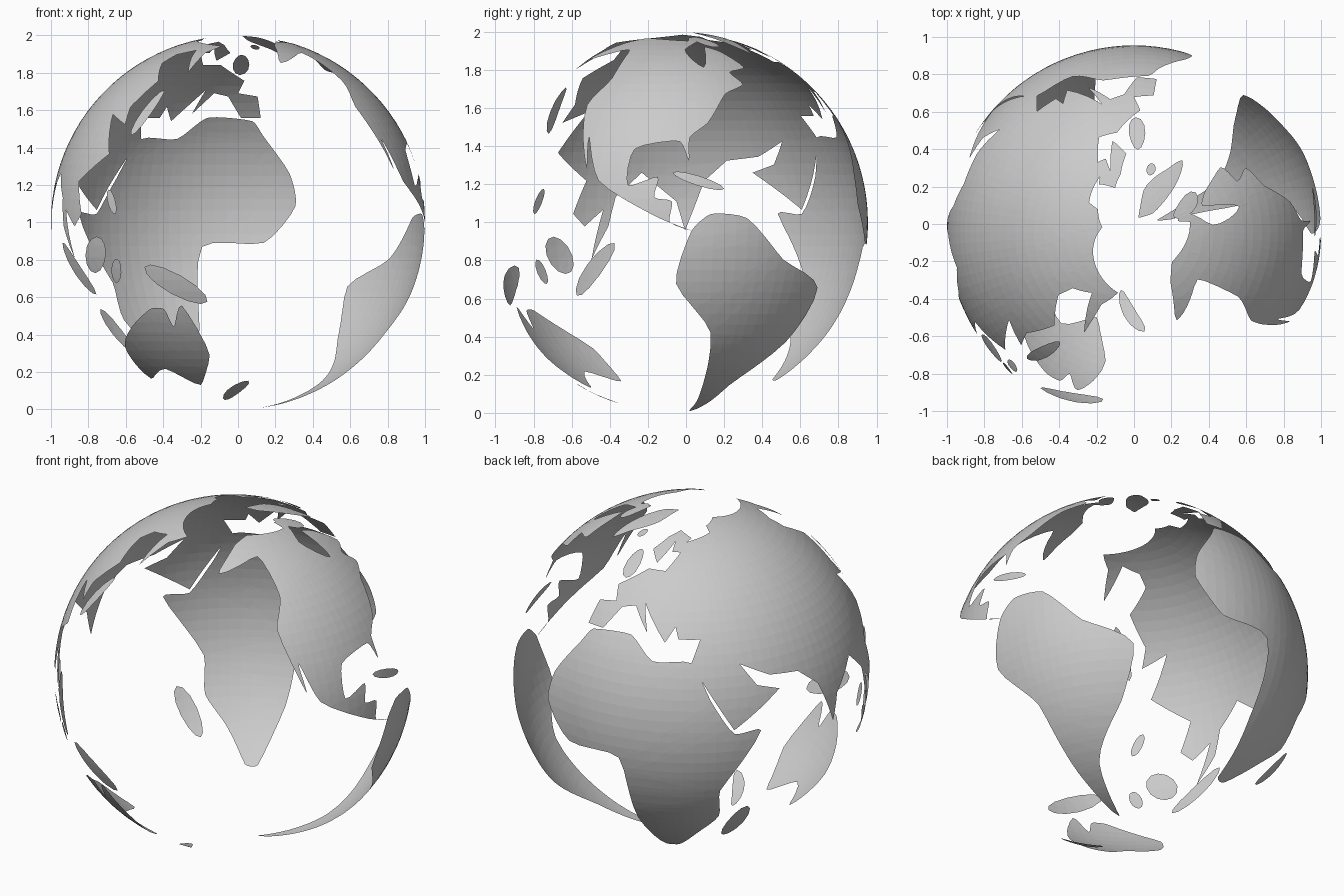
import bpy, bmesh, math
from mathutils import Vector

if "Cube" in bpy.data.objects:
    bpy.data.objects.remove(bpy.data.objects["Cube"])

STEP = 3.6      # size of the shell cells in degrees
BACK = -0.045   # ball centre in y, so that the cut-out ball is centred

# coarse coast corners of each continent (longitude, latitude)
africa = [(-6, 36), (10, 37), (19, 31), (32, 31), (37, 21), (43, 12), (51, 12), (39, -5), (40, -15),
          (34, -23), (26, -34), (19, -34), (12, -17), (9, 4), (-8, 5), (-17, 14), (-16, 22), (-9, 32)]

inland_border = [(27, 40), (66, 69)]
europe = inland_border + [
    (35, 65), (41, 67), (27, 71), (14, 67), (5, 60), (13, 56), (18, 60), (23, 65), (22, 60), (29, 60),
    (20, 54), (9, 54), (-4, 48), (-1, 44), (-9, 43), (-9, 37), (-2, 37), (3, 43), (9, 44), (16, 38),
    (13, 45), (23, 36)]

asia = inland_border[::-1] + [
    (28, 37), (36, 37), (32, 31), (43, 13), (59, 22), (52, 24), (48, 30), (57, 26), (67, 25), (73, 20),
    (77, 8), (80, 15), (91, 22), (97, 16), (98, 9), (103, 1), (100, 13), (105, 9), (109, 12), (107, 20),
    (121, 27), (119, 38), (127, 35), (128, 40), (140, 48), (136, 55), (143, 59), (161, 62), (157, 51),
    (170, 60), (190, 66), (140, 72), (104, 77), (70, 73)]

north_america = [
    (-168, 66), (-156, 71), (-95, 68), (-94, 72), (-82, 69), (-94, 60), (-80, 52), (-78, 62), (-66, 59),
    (-56, 52), (-66, 50), (-61, 46), (-70, 43), (-76, 35), (-81, 31), (-80, 25), (-84, 30), (-97, 28),
    (-96, 19), (-88, 21), (-88, 16), (-83, 15), (-83, 10), (-77, 8), (-86, 11), (-105, 20), (-114, 31),
    (-110, 23), (-124, 40), (-124, 48), (-140, 60), (-164, 55)]

south_america = [
    (-77, 8), (-72, 12), (-62, 11), (-50, 1), (-35, -6), (-40, -21), (-57, -37), (-66, -55), (-74, -52),
    (-73, -38), (-71, -18), (-81, -5)]

australia = [(142, -11), (153, -26), (149, -38), (131, -31), (115, -35), (114, -23), (131, -12),
             (136, -12), (139, -17)]

greenland = [(-38, 58), (-32, 63), (-17, 73), (-24, 83), (-61, 79), (-49, 66)]

# islands as spindles: two end points and a width in degrees
islands = {
    "iceland": (-23, 65, -14, 65, 4),
    "britain": (-2, 50, -4, 59, 5),
    "baffin_island": (-65, 62, -88, 73, 5),
    "cuba": (-84, 22, -69, 18, 3),
    "madagascar": (49, -12, 45, -26, 6),
    "sumatra": (96, 5, 110, -8, 5),
    "borneo": (110, -2, 117, 6, 9),
    "sulawesi": (120, -5, 122, 1, 4),
    "new_guinea": (131, -1, 150, -10, 7),
    "philippines": (121, 18, 123, 12, 3),
    "japan": (130, 32, 144, 45, 4),
    "new_zealand": (176, -36, 167, -47, 4),
}


def unroll(lon, lat):
    """Map position to turn and height angles on the ball (the map is stretched)."""
    knots = [(-60, -88), (37, 34), (50, 52), (60, 65), (72, 76), (84, 86)]
    turn = 91 + 1.13 * lon * (1 - 5.4e-5 * lat * lat)
    for (a, fa), (b, fb) in zip(knots, knots[1:]):
        if lat <= b:
            return turn, fa + (fb - fa) * (lat - a) / (b - a)


def rounded(pts, k=0.09):
    """Bow each stretch of coast with a curve through the corners."""
    pts = [Vector(p) for p in pts]
    out = []
    for i, b in enumerate(pts):
        a, c, d = pts[i - 1], pts[(i + 1) % len(pts)], pts[(i + 2) % len(pts)]
        limit = (c - b).length
        ta, tb = c - a, d - b
        ta, tb = (t.normalized() * min(t.length * k * 4, limit * 0.6) for t in (ta, tb))
        for j in range(4):
            s = j / 4
            h = s * s * (3 - 2 * s)
            out.append(b * (1 - h) + c * h + ta * s * (1 - s) ** 2 - tb * s * s * (1 - s))
    return out


def spindle(lon_a, lat_a, lon_b, lat_b, width):
    a, b = Vector(unroll(lon_a, lat_a)), Vector(unroll(lon_b, lat_b))
    squeeze = math.cos(math.radians((a.y + b.y) / 2))
    d = Vector(((b.x - a.x) * squeeze, b.y - a.y)).normalized()
    side = Vector((-d.y / squeeze, d.x)) * width / 2
    mid, half = (a + b) / 2, (b - a) / 2
    ring = [math.tau * i / 12 for i in range(12)]
    return [mid + half * math.cos(t) + side * math.sin(t) for t in ring]


def land(name, pts):
    """Cut a flat outline into a grid and wrap it round the ball."""
    bm = bmesh.new()
    face = bm.faces.new([bm.verts.new((x, y, 0)) for x, y in pts])
    face.normal_update()
    if face.normal.z < 0:
        face.normal_flip()
    bmesh.ops.triangulate(bm, faces=bm.faces[:])
    for axis in (0, 1):
        lo, hi = min(p[axis] for p in pts), max(p[axis] for p in pts)
        for i in range(math.ceil(lo / STEP), math.floor(hi / STEP) + 1):
            co, no = Vector((0, 0, 0)), Vector((0, 0, 0))
            co[axis], no[axis] = i * STEP, 1
            bmesh.ops.bisect_plane(bm, geom=bm.verts[:] + bm.edges[:] + bm.faces[:],
                                   dist=1e-5, plane_co=co, plane_no=no)
    bmesh.ops.triangulate(bm, faces=[f for f in bm.faces if len(f.verts) > 4])
    for v in bm.verts:
        t, h = math.radians(v.co.x), math.radians(v.co.y)
        v.co = (math.cos(h) * math.cos(t), BACK + math.cos(h) * math.sin(t), 1 + math.sin(h))
    mesh = bpy.data.meshes.new(name)
    bm.to_mesh(mesh)
    bm.free()
    bpy.context.collection.objects.link(bpy.data.objects.new(name, mesh))


# continents: the two that share a border keep straight edges
for name, outline in {"europe": europe, "asia": asia}.items():
    land(name, [unroll(*p) for p in outline])
for name, outline in {"africa": africa, "north_america": north_america, "south_america": south_america,
                      "australia": australia, "greenland": greenland}.items():
    land(name, rounded([unroll(*p) for p in outline]))

# islands
for name, shape in islands.items():
    land(name, spindle(*shape))
